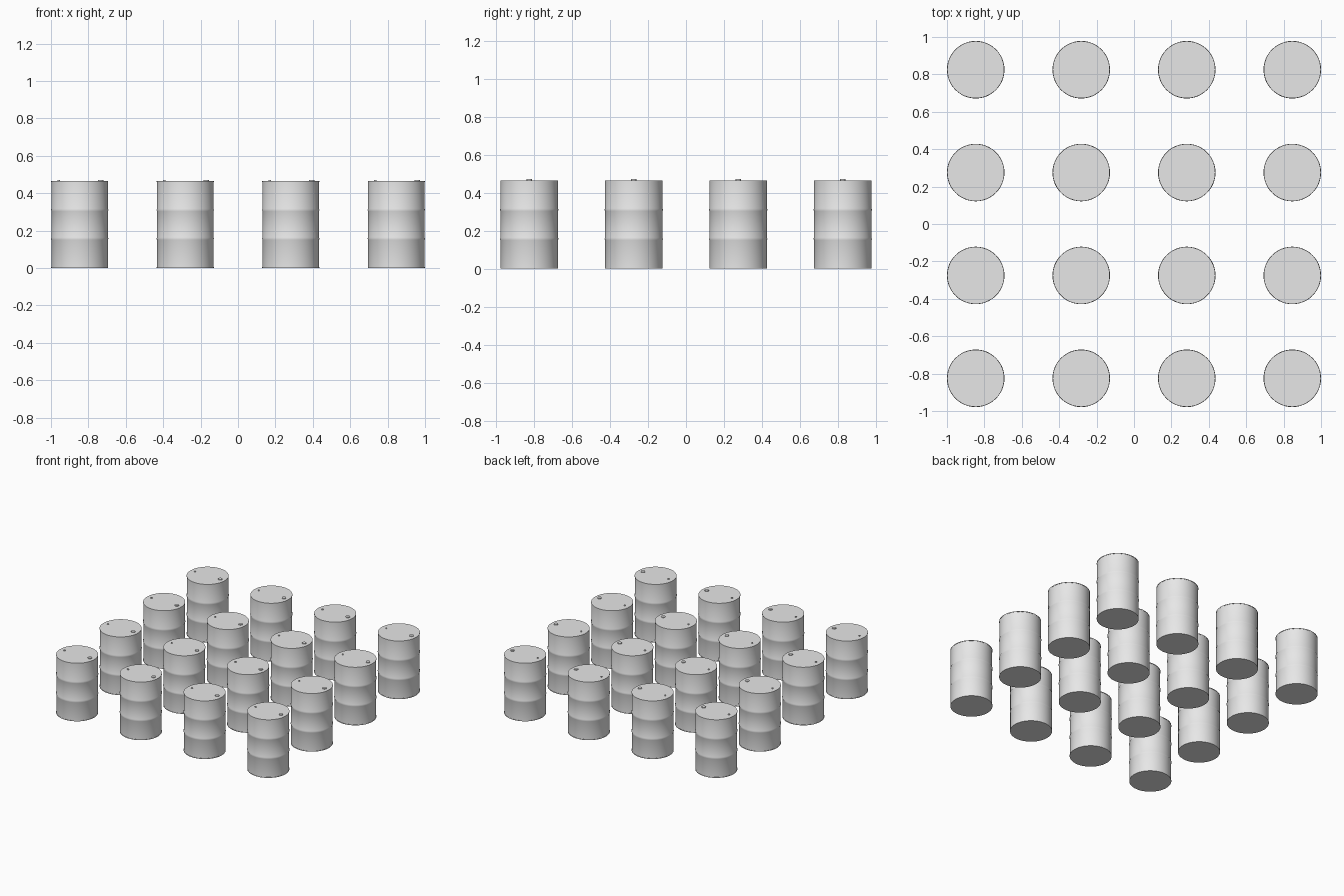
import bpy
import bmesh
from math import cos, sin, pi, radians

if "Cube" in bpy.data.objects:
    bpy.data.objects.remove(bpy.data.objects["Cube"], do_unlink=True)

# Bare steel for every part
steel = bpy.data.materials.new("light_grey_steel")
steel.use_nodes = True
colour = (0.8, 0.8, 0.8, 1.0)
steel.diffuse_color = colour
steel.node_tree.nodes["Principled BSDF"].inputs["Base Color"].default_value = colour


def lathe(name, profile, sides):
    """Spin (radius, height) points around z and close both ends."""
    bm = bmesh.new()
    rings = []
    for r, z in profile:
        rings.append([bm.verts.new((r * cos(2 * pi * i / sides),
                                    r * sin(2 * pi * i / sides), z))
                      for i in range(sides)])
    for low, high in zip(rings, rings[1:]):
        for i in range(sides):
            j = (i + 1) % sides
            bm.faces.new((low[i], low[j], high[j], high[i]))
    bm.faces.new(rings[0][::-1])
    bm.faces.new(rings[-1])
    for face in bm.faces:
        face.smooth = True
    mesh = bpy.data.meshes.new(name)
    bm.to_mesh(mesh)
    bm.free()
    mesh.set_sharp_from_angle(angle=radians(50))
    mesh.materials.append(steel)
    return mesh


def place(name, mesh, x, y, z=0):
    obj = bpy.data.objects.new(name, mesh)
    obj.location = (x, y, z)
    bpy.context.collection.objects.link(obj)


RADIUS, HEIGHT, LIP = 0.151, 0.465, 0.005
RIB_OUT, RIB_HALF = 0.0028, 0.007

# Drum wall: end lips and two rolled ribs
profile = [(RADIUS + 0.0015, 0), (RADIUS + 0.0015, LIP), (RADIUS, LIP)]
for rib_z in (HEIGHT / 3 + 0.002, HEIGHT * 2 / 3):
    profile += [(RADIUS, rib_z - RIB_HALF),
                (RADIUS + RIB_OUT, rib_z),
                (RADIUS, rib_z + RIB_HALF)]
profile += [(RADIUS, HEIGHT - LIP), (RADIUS + 0.0015, HEIGHT - LIP),
            (RADIUS + 0.0015, HEIGHT)]

drum = lathe("drum", profile, 48)
large_bung = lathe("large_bung", [(0.015, 0), (0.015, 0.007)], 20)
small_bung = lathe("small_bung", [(0.007, 0), (0.007, 0.007)], 14)

# Four by four grid of drums, each with two bungs on its lid
for row in range(4):
    for col in range(4):
        x = (col - 1.5) * 0.5642
        y = (row - 1.5) * 0.55
        tag = f"_{row + 1}_{col + 1}"
        place("drum" + tag, drum, x, y)
        place("large_bung" + tag, large_bung, x + 0.112, y, HEIGHT - 0.001)
        place("small_bung" + tag, small_bung, x - 0.112, y, HEIGHT - 0.001)
